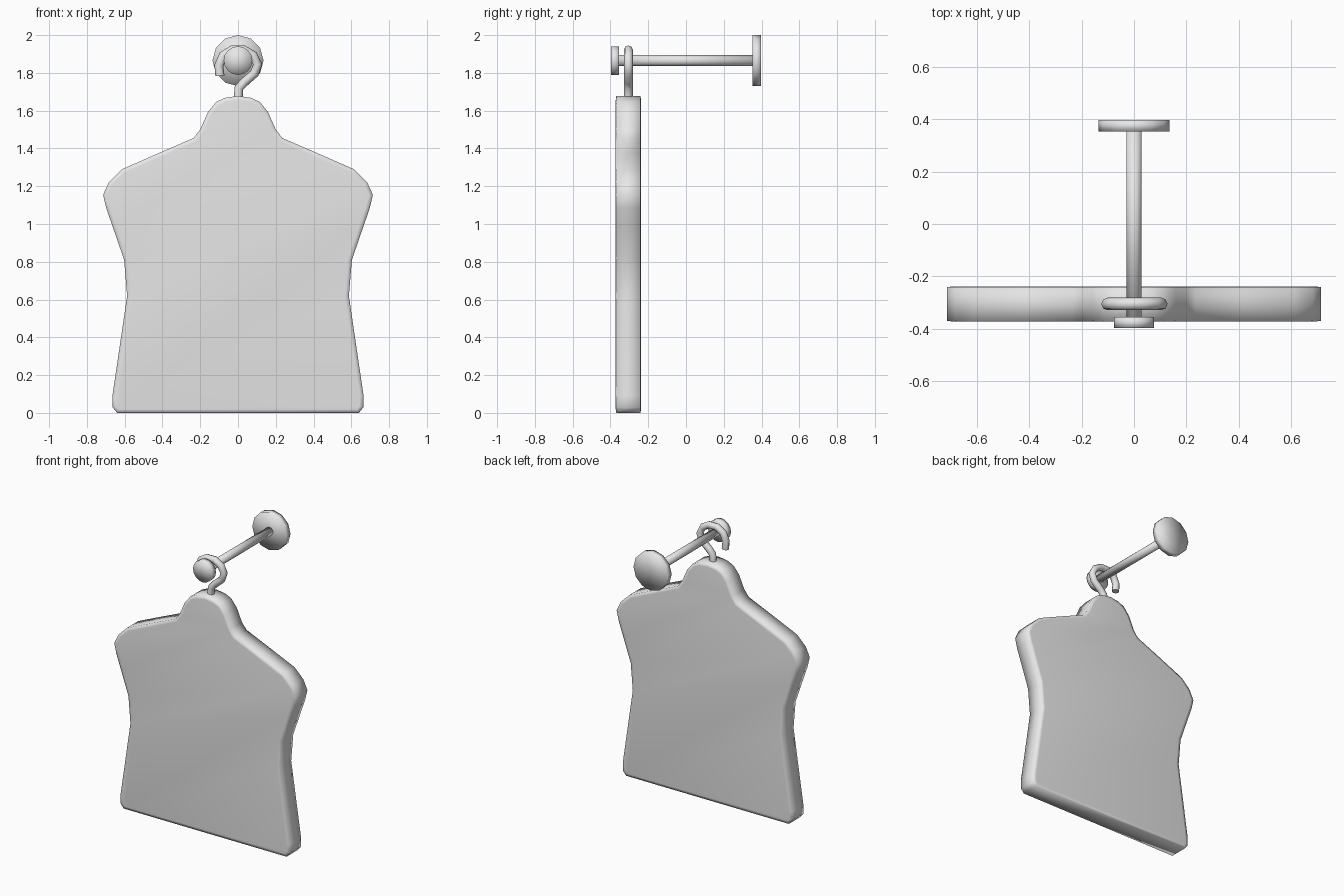
import bpy, bmesh, math
from mathutils import Matrix

if "Cube" in bpy.data.objects:
    bpy.data.objects.remove(bpy.data.objects["Cube"])

grey = bpy.data.materials.new("plain grey")
grey.diffuse_color = (0.8, 0.8, 0.8, 1)
grey.use_nodes = True
grey.node_tree.nodes["Principled BSDF"].inputs["Base Color"].default_value = grey.diffuse_color
SLAB_Y = -0.305
ROD_Z = 1.865


def finish(name, bm):
    bmesh.ops.recalc_face_normals(bm, faces=bm.faces)
    me = bpy.data.meshes.new(name)
    bm.to_mesh(me)
    bm.free()
    me.materials.append(grey)
    for p in me.polygons:
        p.use_smooth = True
    ob = bpy.data.objects.new(name, me)
    bpy.context.collection.objects.link(ob)
    return ob


# Hanging slab: mirrored outline, lofted through three rings, soft inset rim
half = [(0.64, 0.0), (0.664, 0.03), (0.665, 0.09), (0.587, 0.62), (0.603, 0.81),
        (0.665, 0.99), (0.698, 1.085), (0.714, 1.155), (0.683, 1.222),
        (0.614, 1.29), (0.418, 1.376), (0.235, 1.455), (0.2, 1.5),
        (0.159, 1.593), (0.116, 1.646), (0.069, 1.668)]
outline = half + [(0.0, 1.678)] + [(-x, z) for x, z in reversed(half)]
bm = bmesh.new()
rings = [[bm.verts.new((x, SLAB_Y + dy, z)) for x, z in outline]
         for dy in (-0.064, 0.0, 0.064)]
n = len(outline)
for a, b in zip(rings, rings[1:]):
    for i in range(n):
        j = (i + 1) % n
        bm.faces.new((a[i], a[j], b[j], b[i]))
caps = [bm.faces.new(rings[0]), bm.faces.new(list(reversed(rings[2])))]
bmesh.ops.recalc_face_normals(bm, faces=bm.faces)
for cap in caps:
    bmesh.ops.inset_region(bm, faces=[cap], thickness=0.022, depth=0.003)
finish("hanging_slab", bm)


# Round parts along y; dish sinks the centre of the back face
def round_part(name, radius, y0, y1, sides, dish=0.0):
    bm = bmesh.new()
    bmesh.ops.create_cone(bm, cap_ends=True, cap_tris=True, segments=sides,
                          radius1=radius, radius2=radius, depth=y1 - y0,
                          matrix=Matrix.Translation((0, (y0 + y1) / 2, ROD_Z))
                          @ Matrix.Rotation(-math.pi / 2, 4, 'X'))
    for v in bm.verts:
        if abs(v.co.x) < 1e-4 and abs(v.co.z - ROD_Z) < 1e-4 and v.co.y > (y0 + y1) / 2:
            v.co.y -= dish
    finish(name, bm)


round_part("wall_plate", 0.135, 0.353, 0.397, 12, 0.02)
round_part("rod", 0.029, -0.365, 0.365, 12)
round_part("end_knob", 0.076, -0.397, -0.355, 16)

# Hook: round wire swept along a bent path
path = [(-0.096, 1.785), (-0.101, 1.84), (-0.078, 1.893), (-0.03, 1.922),
        (0.03, 1.922), (0.08, 1.893), (0.104, 1.845), (0.087, 1.797),
        (0.035, 1.752), (0.005, 1.72), (0.0, 1.65)]
cu = bpy.data.curves.new("hook", 'CURVE')
cu.dimensions = '3D'
cu.bevel_depth = 0.024
cu.bevel_resolution = 2
cu.use_fill_caps = True
sp = cu.splines.new('POLY')
sp.points.add(len(path) - 1)
for p, (x, z) in zip(sp.points, path):
    p.co = (x, SLAB_Y, z, 1)
cu.materials.append(grey)
hook = bpy.data.objects.new("hook", cu)
bpy.context.collection.objects.link(hook)
bpy.context.view_layer.objects.active = hook
hook.select_set(True)
bpy.ops.object.convert(target='MESH')
bpy.ops.object.shade_smooth()
